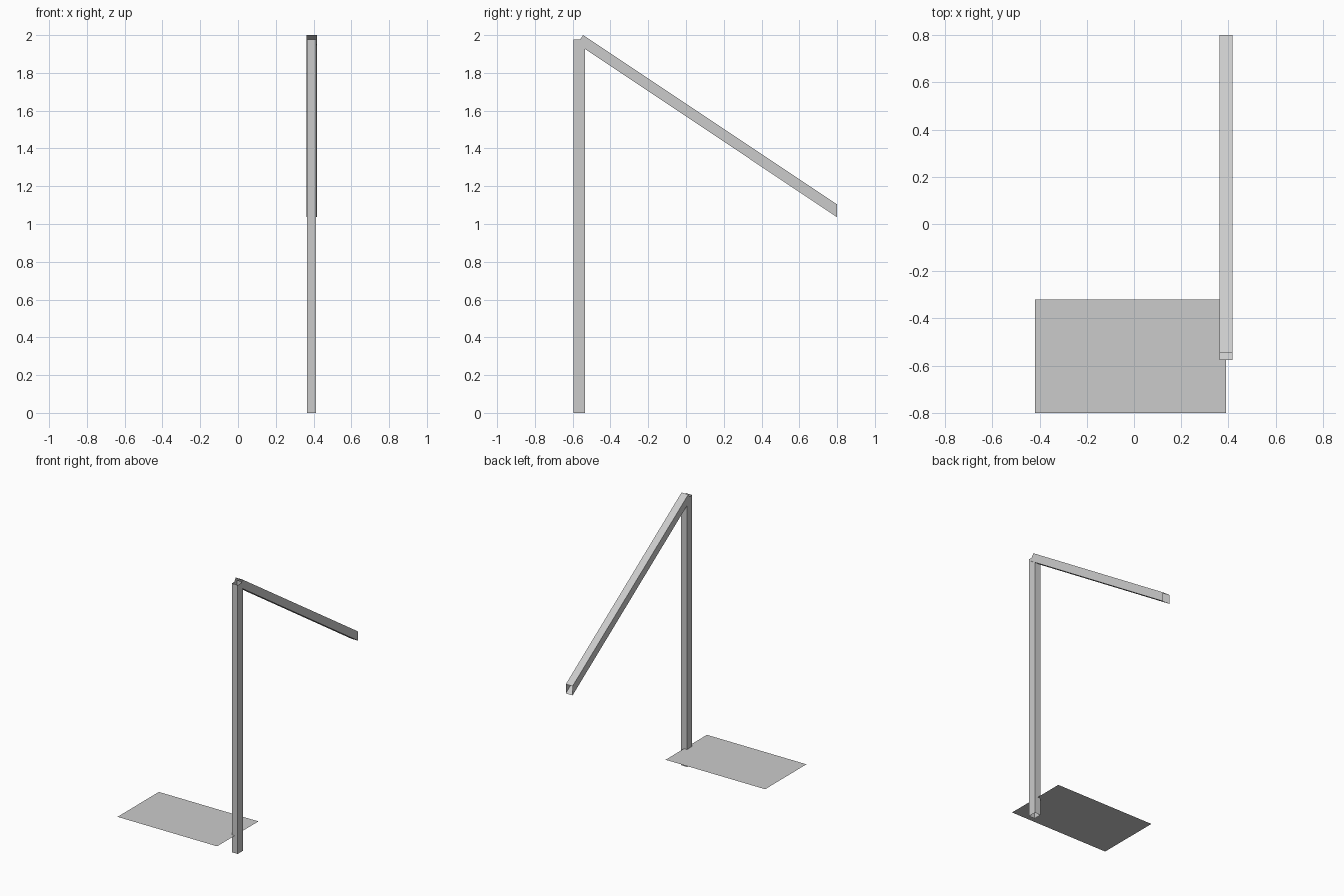
import bpy
from mathutils import Vector

cube = bpy.data.objects.get("Cube")
if cube:
    bpy.data.objects.remove(cube, do_unlink=True)

GREY = (0.6, 0.6, 0.6, 1.0)
mat = bpy.data.materials.new("light grey")
mat.use_nodes = True
mat.diffuse_color = GREY
mat.node_tree.nodes["Principled BSDF"].inputs["Base Color"].default_value = GREY


def add_object(name, verts, faces):
    mesh = bpy.data.meshes.new(name)
    mesh.from_pydata(verts, [], faces)
    mesh.materials.append(mat)
    obj = bpy.data.objects.new(name, mesh)
    bpy.context.collection.objects.link(obj)
    return obj


def flat_sheet(name, x0, x1, y0, y1, z):
    """Thin horizontal rectangle facing up."""
    add_object(name, [(x0, y0, z), (x1, y0, z), (x1, y1, z), (x0, y1, z)], [(0, 1, 2, 3)])


def open_tube(name, start, end):
    """Thin square tube, open at both ends, joining two four-point rings."""
    sides = [(i, (i + 1) % 4, (i + 1) % 4 + 4, i + 4) for i in range(4)]
    add_object(name, start + end, sides)


def ring(x0, x1, a, b):
    """Four corners spanning x0..x1 between side points a and b, given as (y, z)."""
    return [Vector((x0, *a)), Vector((x1, *a)), Vector((x1, *b)), Vector((x0, *b))]


# Upright post
open_tube("post",
          ring(0.366, 0.414, (-0.595, 0), (-0.534, 0)),
          ring(0.366, 0.414, (-0.595, 1.977), (-0.534, 1.977)))

# Sloping arm: square cut at the post, vertical cut at the far end
open_tube("arm",
          ring(0.363, 0.418, (-0.576, 1.954), (-0.545, 2.0)),
          ring(0.363, 0.418, (0.8, 1.036), (0.8, 1.104)))

# Flat base sheet and the small square marker on it
flat_sheet("base_sheet", -0.42, 0.39, -0.8, -0.32, 0.128)
flat_sheet("base_marker", 0.308, 0.322, -0.432, -0.418, 0.132)
